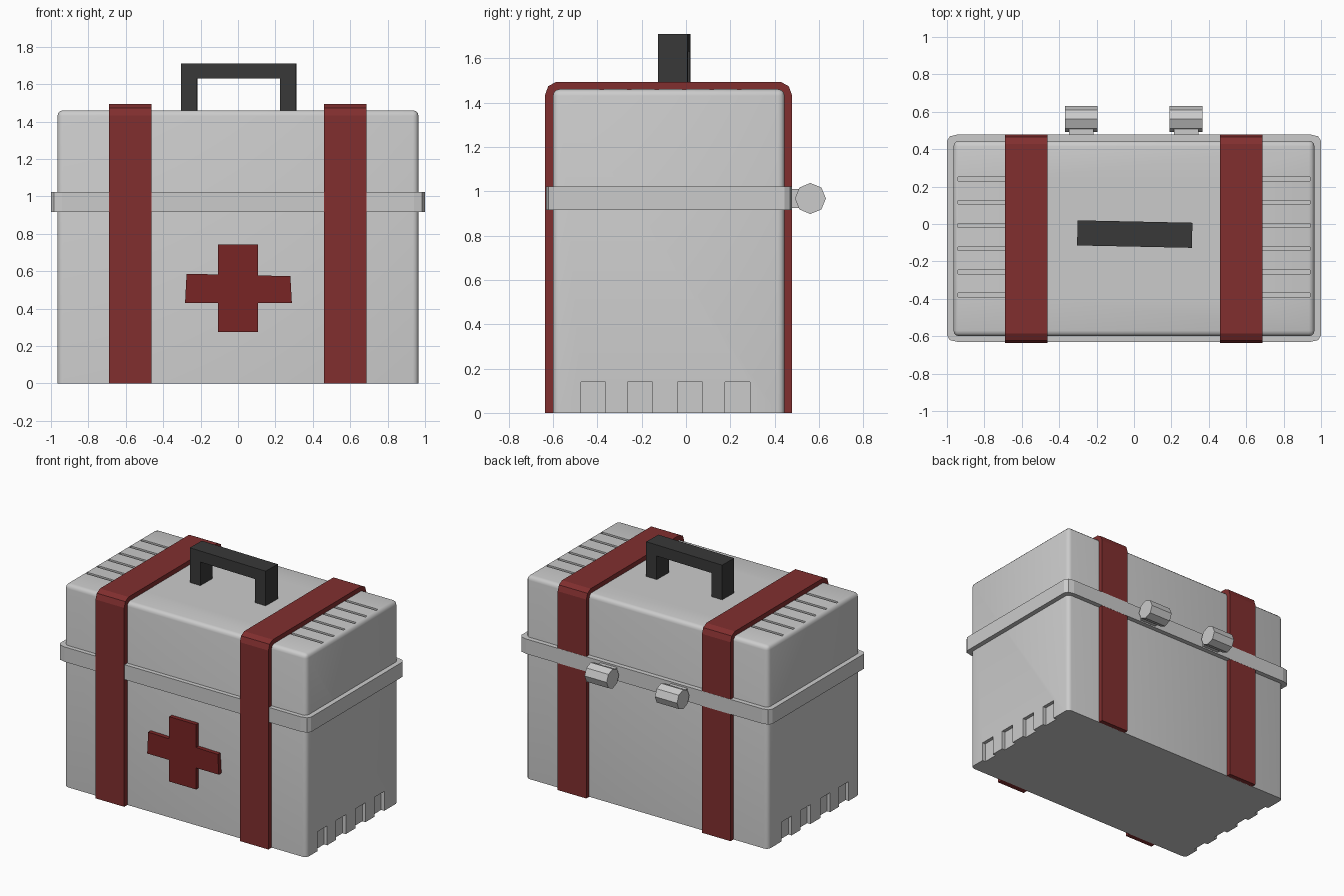
import bpy, bmesh, math
from mathutils import Vector, Matrix

if "Cube" in bpy.data.objects:
    bpy.data.objects.remove(bpy.data.objects["Cube"])


def material(name, rgb):
    m = bpy.data.materials.new(name)
    m.diffuse_color = (*rgb, 1)
    m.use_nodes = True
    m.node_tree.nodes["Principled BSDF"].inputs["Base Color"].default_value = m.diffuse_color
    return m


RED = material("dark_red", (0.22, 0.028, 0.028))
CROSS_RED = material("cross_red", (0.19, 0.018, 0.018))
BLACK = material("black", (0.04, 0.04, 0.04))


def finish(name, bm, mat=None):
    bmesh.ops.recalc_face_normals(bm, faces=bm.faces)
    me = bpy.data.meshes.new(name)
    bm.to_mesh(me)
    bm.free()
    ob = bpy.data.objects.new(name, me)
    bpy.context.collection.objects.link(ob)
    if mat:
        me.materials.append(mat)
    return ob


def add_box(bm, x0, x1, y0, y1, z0, z1):
    mid = Vector(((x0 + x1) / 2, (y0 + y1) / 2, (z0 + z1) / 2))
    size = Matrix.Diagonal((x1 - x0, y1 - y0, z1 - z0, 1))
    bmesh.ops.create_cube(bm, size=1, matrix=Matrix.Translation(mid) @ size)


def extrude(name, pts, axis, a, b, mat=None):
    """Extrude a 2D outline along axis from a to b."""
    bm = bmesh.new()

    def place(p, t):
        c = list(p)
        c.insert(axis, t)
        return c
    face = bm.faces.new([bm.verts.new(place(p, a)) for p in pts])
    ext = bmesh.ops.extrude_face_region(bm, geom=[face])
    for v in ext["geom"]:
        if isinstance(v, bmesh.types.BMVert):
            v.co[axis] = b
    return finish(name, bm, mat)


# Case body: rounded on the sides and top, sharp at the base
X, Y0, Y1, TOP = 0.965, -0.60, 0.445, 1.46
bm = bmesh.new()
add_box(bm, -X, X, Y0, Y1, 0, TOP)
edges = [e for e in bm.edges if any(v.co.z > 0.1 for v in e.verts)]
bmesh.ops.bevel(bm, geom=edges, offset=0.03, segments=3, profile=0.5, affect='EDGES')
body = finish("case_body", bm)

# Lid grooves and base notches, cut on both sides
bm = bmesh.new()
for s in (-1, 1):
    for i in range(6):
        y = 0.24 - 0.124 * i
        x = sorted((s * 0.94, s * 0.55))
        add_box(bm, *x, y - 0.01, y + 0.01, TOP - 0.02, TOP + 0.05)
    for y in (-0.418, -0.207, 0.018, 0.232):
        x = sorted((s * (X - 0.025), s * (X + 0.1)))
        add_box(bm, *x, y - 0.056, y + 0.056, -0.1, 0.14)
cutter = finish("groove_cutter", bm)
cutter.hide_render = True
mod = body.modifiers.new("grooves", 'BOOLEAN')
mod.operation, mod.solver, mod.object = 'DIFFERENCE', 'EXACT', cutter
bpy.context.view_layer.objects.active = body
body.select_set(True)
bpy.ops.object.modifier_apply(modifier=mod.name)
bpy.data.objects.remove(cutter)
bpy.ops.object.shade_smooth_by_angle(angle=math.radians(35))

# Rim around the lid seam, with clipped corners
rx, ry, cy = 1.0, 0.555, -0.076
corner = [(rx, ry - 0.035), (rx - 0.016, ry - 0.01), (rx - 0.06, ry)]
outline = []
for sx, sy in ((1, 1), (-1, 1), (-1, -1), (1, -1)):
    c = corner if sx * sy > 0 else corner[::-1]
    outline += [(sx * x, sy * y + cy) for x, y in c]
extrude("lid_rim", outline, 2, 0.915, 1.022)

# Straps wrapping front, top and back
f, b, t = -0.636, 0.478, 1.493
strap = [(f, 0), (f, t - 0.06), (f + 0.014, t - 0.02), (f + 0.05, t),
         (b - 0.05, t), (b - 0.014, t - 0.02), (b, t - 0.06), (b, 0),
         (Y1 - 0.005, 0), (Y1 - 0.005, TOP - 0.04), (Y1 - 0.04, TOP - 0.005),
         (Y0 + 0.04, TOP - 0.005), (Y0 + 0.005, TOP - 0.04), (Y0 + 0.005, 0)]
for side, x in (("left", -0.69), ("right", 0.46)):
    extrude(f"strap_{side}", strap, 0, x, x + 0.228, RED)

# Carry handle, turned very slightly
h, i = 0.307, 0.222
z = TOP - 0.005
handle = extrude("carry_handle", [(-h, z), (-h, 1.71), (h, 1.71), (h, z),
                                  (i, z), (i, 1.63), (-i, 1.63), (-i, z)],
                 1, -0.067, 0.067, BLACK)
handle.location = (0.004, -0.054, 0)
handle.rotation_euler.z = math.radians(-1.2)

# Cross on the front, slightly flared arms
extrude("front_cross", [(-0.107, 0.275), (0.107, 0.275), (0.107, 0.43), (0.288, 0.43),
                        (0.28, 0.573), (0.107, 0.577), (0.107, 0.742), (-0.107, 0.742),
                        (-0.107, 0.582), (-0.275, 0.586), (-0.283, 0.43), (-0.107, 0.43)],
        1, -0.63, -0.595, CROSS_RED)

# Hinges: eight-sided barrel on a short bracket
for side, x in (("left", -0.282), ("right", 0.279)):
    ring = [(0.561 + 0.07 * math.cos(k * math.pi / 4),
             0.967 + 0.07 * math.sin(k * math.pi / 4)) for k in range(8)]
    extrude(f"hinge_barrel_{side}", ring, 0, x - 0.088, x + 0.088)
    extrude(f"hinge_bracket_{side}", [(0.46, 0.925), (0.515, 0.925), (0.515, 1.01), (0.46, 1.01)],
            0, x - 0.066, x + 0.066)
